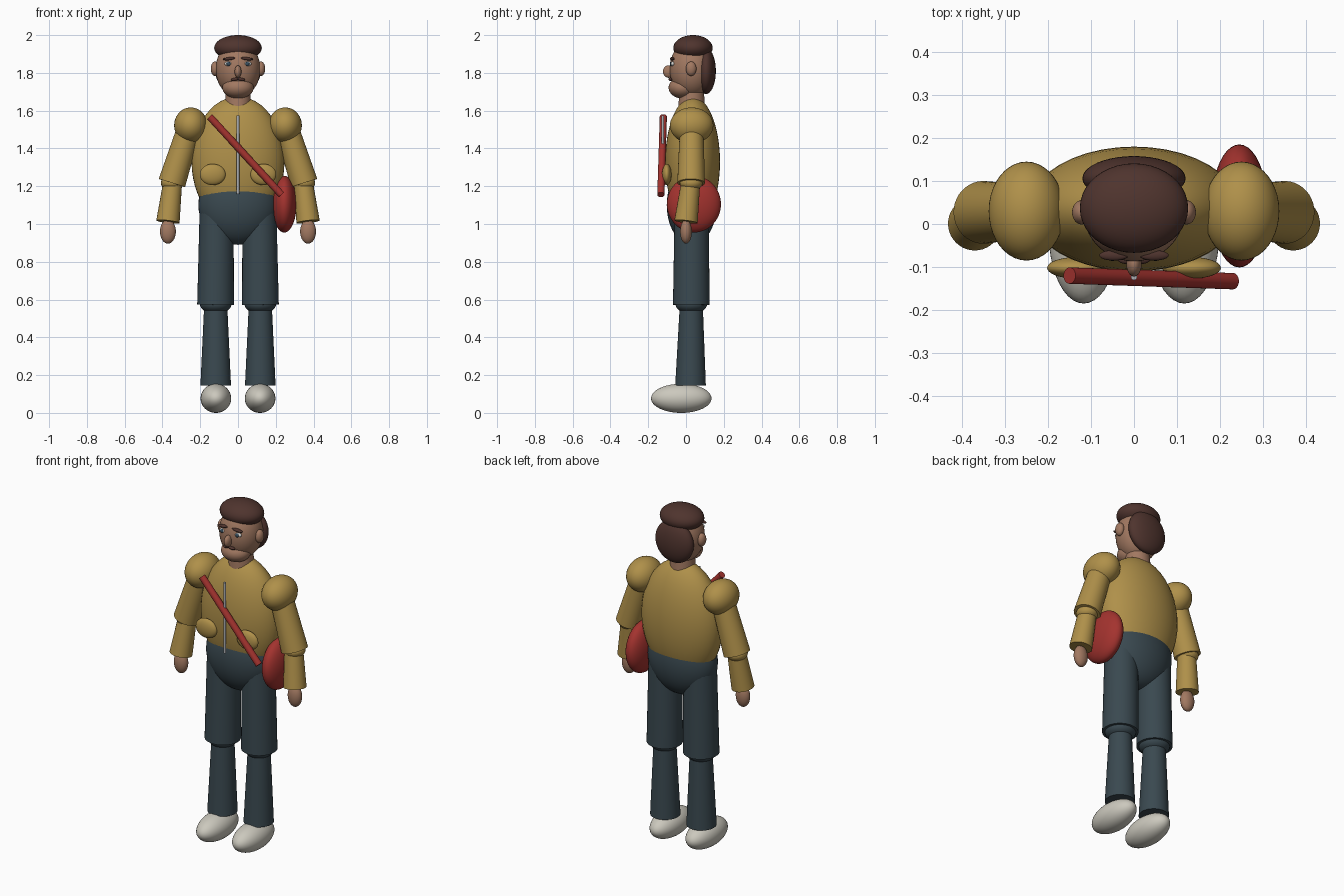
import bpy
from math import radians
from mathutils import Vector

cube = bpy.data.objects.get("Cube")
if cube:
    bpy.data.objects.remove(cube, do_unlink=True)


def material(name, r, g, b):
    mat = bpy.data.materials.new(name)
    mat.use_nodes = True
    mat.diffuse_color = (r, g, b, 1)
    bsdf = mat.node_tree.nodes["Principled BSDF"]
    bsdf.inputs["Base Color"].default_value = (r, g, b, 1)
    bsdf.inputs["Roughness"].default_value = 0.8
    return mat


ochre = material("ochre jacket", 0.43, 0.28, 0.068)
slate = material("slate trousers", 0.042, 0.066, 0.08)
skin = material("skin", 0.36, 0.19, 0.12)
brown = material("dark brown hair", 0.078, 0.034, 0.027)
red = material("red bag", 0.37, 0.033, 0.028)
cream = material("off white shoes", 0.6, 0.58, 0.51)
metal = material("grey metal", 0.42, 0.43, 0.45)
white = material("eye white", 0.65, 0.65, 0.63)
iris_blue = material("dark blue iris", 0.04, 0.08, 0.12)


def finish(name, mat):
    obj = bpy.context.object
    obj.name = obj.data.name = name
    obj.data.materials.append(mat)
    bpy.ops.object.transform_apply(location=False, rotation=False, scale=True)
    bpy.ops.object.shade_smooth_by_angle(angle=radians(35))
    return obj


def ball(name, mat, centre, radii, tilt=0):
    """Ellipsoid, tilted about the front-to-back axis."""
    bpy.ops.mesh.primitive_uv_sphere_add(segments=40, ring_count=24, location=centre,
                                         rotation=(0, tilt, 0))
    bpy.context.object.scale = radii
    return finish(name, mat)


def tube(name, mat, start, end, r_start, r_end):
    """Tapered cylinder between two points."""
    a, b = Vector(start), Vector(end)
    axis = b - a
    bpy.ops.mesh.primitive_cone_add(vertices=40, radius1=r_start, radius2=r_end,
                                    depth=axis.length, location=(a + b) / 2,
                                    rotation=axis.to_track_quat('Z', 'Y').to_euler())
    return finish(name, mat)


# Body
ball("jacket_body", ochre, (0, 0.035, 1.33), (0.246, 0.145, 0.345))
ball("hips", slate, (0, 0.03, 1.10), (0.21, 0.132, 0.21))
tube("neck", skin, (0, 0.03, 1.60), (0, 0.03, 1.74), 0.072, 0.062)

# Head and hair
ball("head", skin, (0, 0.03, 1.82), (0.118, 0.117, 0.15))
ball("jaw", skin, (0, -0.017, 1.722), (0.083, 0.075, 0.058))
ball("nose", skin, (0, -0.092, 1.807), (0.018, 0.03, 0.033))
ball("hair_cap", brown, (0, 0.037, 1.932), (0.126, 0.104, 0.068))
ball("back_hair", brown, (0, 0.106, 1.81), (0.12, 0.052, 0.122))

# Paired parts
for side, s in (("left", 1), ("right", -1)):
    # Face
    ball(side + "_ear", skin, (s * 0.122, 0.027, 1.822), (0.022, 0.028, 0.038))
    ball(side + "_eye", white, (s * 0.05, -0.07, 1.848), (0.021, 0.012, 0.012))
    ball(side + "_iris", iris_blue, (s * 0.05, -0.08, 1.848), (0.01, 0.006, 0.011))
    ball(side + "_eyebrow", brown, (s * 0.047, -0.073, 1.875), (0.034, 0.012, 0.008), s * 0.1)
    ball(side + "_moustache", brown, (s * 0.017, -0.082, 1.766), (0.021, 0.011, 0.008), s * 0.15)

    # Arm
    ball(side + "_shoulder", ochre, (s * 0.25, 0.03, 1.522), (0.088, 0.115, 0.095))
    elbow = (s * 0.35, 0.027, 1.217)
    tube(side + "_upper_arm", ochre, (s * 0.255, 0.03, 1.52), elbow, 0.062, 0.073)
    ball(side + "_elbow", ochre, elbow, (0.058, 0.06, 0.042))
    tube(side + "_forearm", ochre, (s * 0.346, 0.025, 1.22), (s * 0.371, 0, 1.012), 0.05, 0.062)
    ball(side + "_hand", skin, (s * 0.371, 0, 0.96), (0.042, 0.031, 0.064))

    # Leg
    tube(side + "_thigh", slate, (s * 0.113, 0.03, 1.08), (s * 0.119, 0.028, 0.572), 0.09, 0.097)
    ball(side + "_knee", slate, (s * 0.118, 0.028, 0.575), (0.083, 0.083, 0.05))
    tube(side + "_shin", slate, (s * 0.118, 0.028, 0.57), (s * 0.118, 0.024, 0.145), 0.061, 0.081)
    ball(side + "_shoe", cream, (s * 0.117, -0.025, 0.077), (0.081, 0.16, 0.077))

    # Pocket
    ball(side + "_pocket", ochre, (s * 0.134, -0.102, 1.262), (0.068, 0.025, 0.056))

# Zip, strap and bag
tube("zip", metal, (0, -0.123, 1.16), (0, -0.123, 1.575), 0.0075, 0.0075)
tube("bag_strap", red, (-0.15, -0.12, 1.568), (0.23, -0.133, 1.155), 0.019, 0.019)
ball("shoulder_bag", red, (0.245, 0.042, 1.105), (0.065, 0.143, 0.15))
